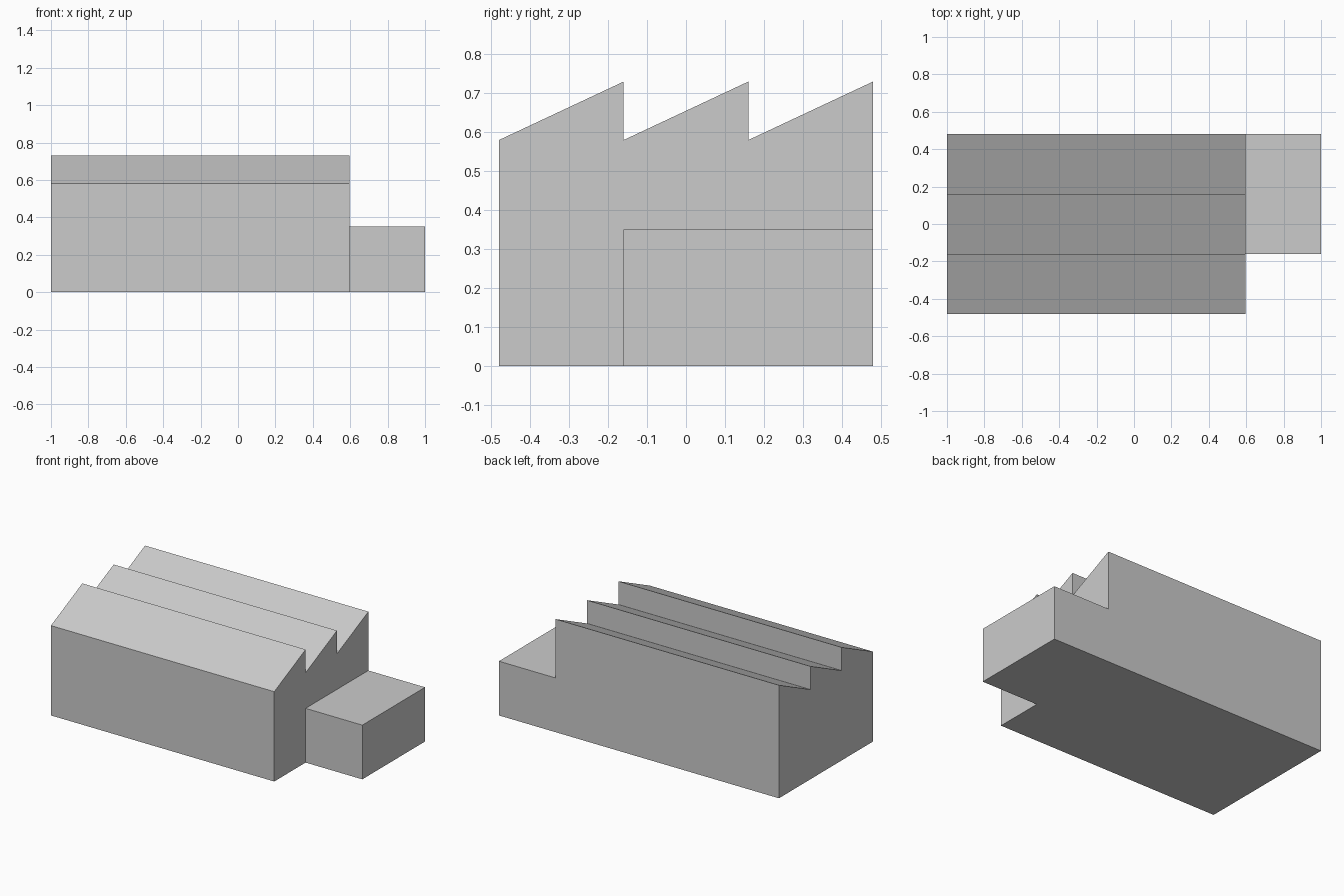
import bpy
import bmesh

cube = bpy.data.objects.get("Cube")
if cube:
    bpy.data.objects.remove(cube, do_unlink=True)

# Single wall and roof colour
GREY = (0.6, 0.6, 0.6, 1.0)
grey = bpy.data.materials.new("light grey")
grey.use_nodes = True
grey.diffuse_color = GREY
grey.node_tree.nodes["Principled BSDF"].inputs["Base Color"].default_value = GREY


def extrude_profile(name, profile, x0, x1):
    """Make a flat-faced solid from a (y, z) profile, swept along x."""
    bm = bmesh.new()
    face = bm.faces.new([bm.verts.new((x0, y, z)) for y, z in profile])
    swept = bmesh.ops.extrude_face_region(bm, geom=[face])
    moved = [v for v in swept["geom"] if isinstance(v, bmesh.types.BMVert)]
    bmesh.ops.translate(bm, verts=moved, vec=(x1 - x0, 0, 0))
    bmesh.ops.recalc_face_normals(bm, faces=bm.faces)
    mesh = bpy.data.meshes.new(name)
    bm.to_mesh(mesh)
    bm.free()
    mesh.materials.append(grey)
    obj = bpy.data.objects.new(name, mesh)
    bpy.context.collection.objects.link(obj)
    return obj


BACK, BAY, TEETH = 0.48, 0.32, 3
EAVE, RIDGE = 0.58, 0.73
MAIN_END = 0.595

# Main hall with a sawtooth roof: each bay slopes up to a vertical back
hall = [(BACK, 0), (-BACK, 0)]
for i in range(TEETH):
    y = -BACK + i * BAY
    hall += [(y, EAVE), (y + BAY, RIDGE)]
extrude_profile("sawtooth_hall", hall, -1, MAIN_END)

# Low flat-roofed annex on the left end
annex = [(BACK, 0), (BACK - 2 * BAY, 0), (BACK - 2 * BAY, 0.35), (BACK, 0.35)]
extrude_profile("side_annex", annex, MAIN_END, 1)
